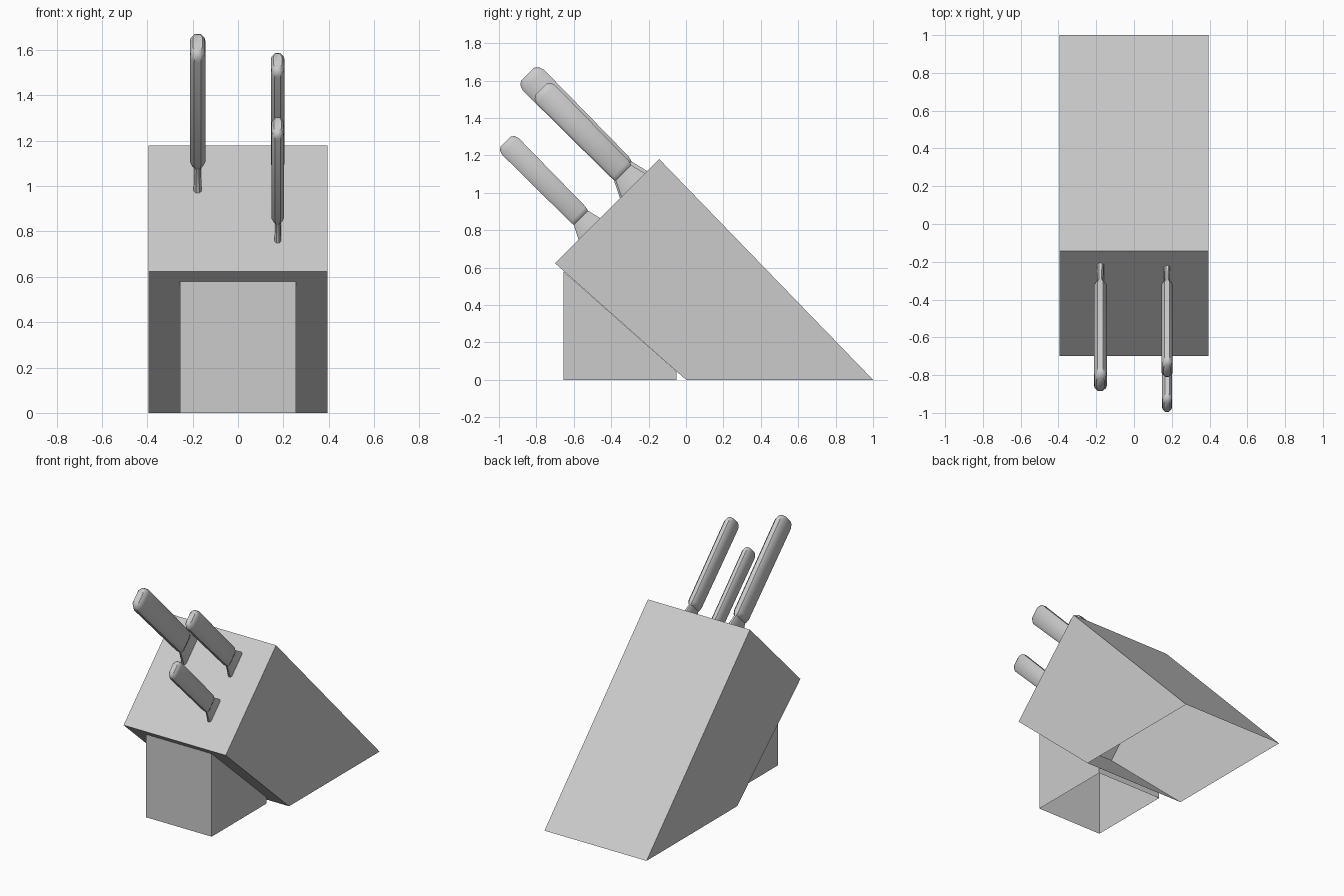
import bpy, bmesh
from math import radians, sqrt

if "Cube" in bpy.data.objects:
    bpy.data.objects.remove(bpy.data.objects["Cube"])


def make_object(name, bm):
    mesh = bpy.data.meshes.new(name)
    bm.to_mesh(mesh)
    bm.free()
    obj = bpy.data.objects.new(name, mesh)
    bpy.context.collection.objects.link(obj)
    return obj


def prism(name, profile, half, open_sides):
    """Extrude a counter-clockwise (y, z) profile across x, leaving some sides open."""
    bm = bmesh.new()
    right = [bm.verts.new((half, y, z)) for y, z in profile]
    left = [bm.verts.new((-half, y, z)) for y, z in profile]
    bm.faces.new(right)
    bm.faces.new(left[::-1])
    n = len(profile)
    for i in range(n):
        if i not in open_sides:
            j = (i + 1) % n
            bm.faces.new((right[i], left[i], left[j], right[j]))
    return make_object(name, bm)


# Slanted wooden block and its support, both hollow shells open underneath
prism("knife_block", [(0, 0), (1, 0), (-0.143, 1.18), (-0.70, 0.623)], 0.395, {0})
prism("block_support", [(-0.655, 0), (-0.05, 0), (-0.05, 0.044), (-0.655, 0.58)],
      0.255, {0, 2})

# Knife sections along its axis: height, front edge, back edge, half thickness, chamfers
SECTIONS = [
    (-0.01, -0.106, 0.106, 0.018, 0.010, 0.012),
    (0.00, -0.103, 0.103, 0.018, 0.010, 0.012),
    (0.095, -0.056, 0.080, 0.014, 0.008, 0.012),
    (0.102, -0.057, 0.082, 0.024, 0.014, 0.018),
    (0.125, -0.059, 0.088, 0.034, 0.019, 0.024),
    (0.775, -0.063, 0.096, 0.034, 0.019, 0.024),
    (0.803, -0.053, 0.086, 0.030, 0.018, 0.024),
    (0.818, -0.034, 0.066, 0.021, 0.014, 0.020),
]


def knife(name, x, slot, size):
    """Loft chamfered rectangles into a bolster and handle, set square to the slot face."""
    bm = bmesh.new()
    rings = []
    for v, a, b, h, cx, cu in SECTIONS:
        pts = [(h, a + cu), (h, b - cu), (h - cx, b), (cx - h, b),
               (-h, b - cu), (-h, a + cu), (cx - h, a), (h - cx, a)]
        rings.append([bm.verts.new((px, pu, v)) for px, pu in pts])
    for low, high in zip(rings, rings[1:]):
        for i in range(8):
            j = (i + 1) % 8
            bm.faces.new((low[i], low[j], high[j], high[i]))
    bm.faces.new(rings[0][::-1])
    bm.faces.new(rings[-1])
    obj = make_object(name, bm)
    obj.location = (x, -0.70 + slot / sqrt(2), 0.623 + slot / sqrt(2))
    obj.rotation_euler = (radians(45), 0, 0)
    obj.scale = (size,) * 3
    bpy.ops.object.select_all(action='DESELECT')
    obj.select_set(True)
    bpy.context.view_layer.objects.active = obj
    bpy.ops.object.shade_smooth_by_angle(angle=radians(40))


# Three knives, the same shape at different sizes
knife("large_knife", -0.178, 0.594, 1.0)
knife("medium_knife", 0.175, 0.590, 0.87)
knife("small_knife", 0.175, 0.260, 0.79)
